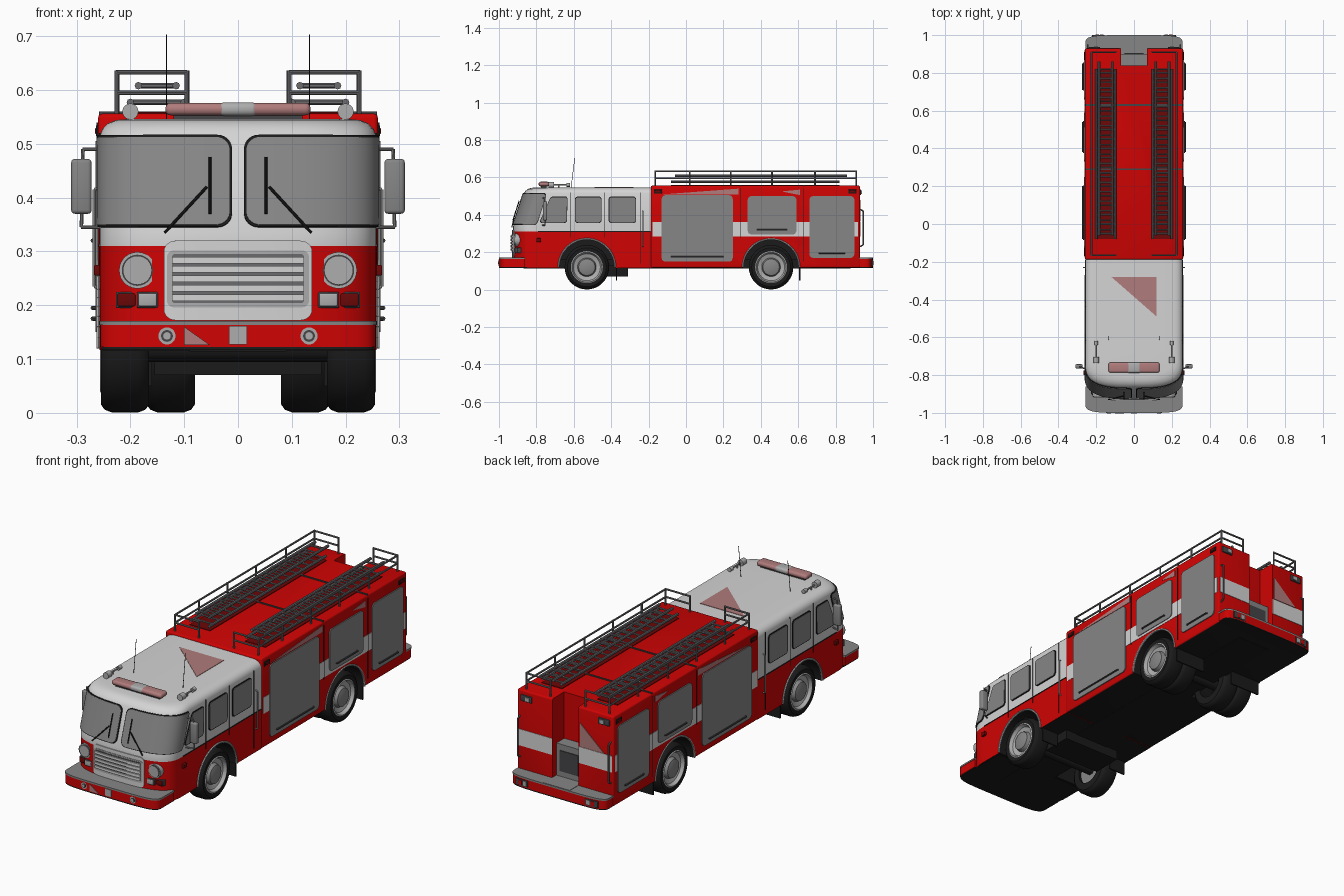
import bpy, bmesh, math
from mathutils import Vector, Matrix
from math import sin, cos, pi

if "Cube" in bpy.data.objects:
    bpy.data.objects.remove(bpy.data.objects["Cube"])


def material(name, *rgb):
    m = bpy.data.materials.new(name)
    m.use_nodes = True
    m.diffuse_color = (*rgb, 1)
    m.node_tree.nodes["Principled BSDF"].inputs["Base Color"].default_value = (*rgb, 1)
    return m


RED = material("red paint", .63, .001, .001)
DARKRED = material("dark red", .15, .002, .002)
WHITE = material("white paint", .66, .66, .66)
CHROME = material("chrome", .42, .42, .42)
GREY = material("grey", .24, .24, .24)
STEEL = material("steel", .15, .15, .16)
DARK = material("dark grey", .06, .06, .065)
BLACK = material("black", .011, .011, .011)
PINK = material("faded red", .44, .2, .2)
SIDES = (-1, 1)
AXLES = (-.53, .455)
AXLE_Z = .12


def finish(name, bm, *mats, thick=0):
    me = bpy.data.meshes.new(name)
    bm.to_mesh(me)
    bm.free()
    ob = bpy.data.objects.new(name, me)
    bpy.context.collection.objects.link(ob)
    for m in mats:
        me.materials.append(m)
    me.shade_smooth()
    me.set_sharp_from_angle(angle=.6)
    if thick:
        mod = ob.modifiers.new("thickness", 'SOLIDIFY')
        mod.thickness, mod.offset = thick, 0
        ob.modifiers.new("crisp rim", 'EDGE_SPLIT').split_angle = .6
    return ob


def box(name, lo, hi, mat, bevel=0):
    lo, hi = Vector(lo), Vector(hi)
    bm = bmesh.new()
    bmesh.ops.create_cube(bm, size=1, matrix=Matrix.Translation((lo + hi) / 2) @ Matrix.Diagonal((*(hi - lo), 1)))
    if bevel:
        bmesh.ops.bevel(bm, geom=bm.edges[:], offset=bevel, segments=3, profile=.5, affect='EDGES')
    bmesh.ops.recalc_face_normals(bm, faces=bm.faces[:])
    return finish(name, bm, mat)


def mbox(name, x, y, z, mat, bevel=0):
    for s in SIDES:
        xs = sorted((s * x[0], s * x[1]))
        box(name, (xs[0], y[0], z[0]), (xs[1], y[1], z[1]), mat, bevel)


def rods(name, segs, r, mat, n=8):
    bm = bmesh.new()
    for p, q in segs:
        p, q = Vector(p), Vector(q)
        m = Matrix.Translation((p + q) / 2) @ (q - p).to_track_quat('Z', 'Y').to_matrix().to_4x4()
        bmesh.ops.create_cone(bm, cap_ends=True, segments=n, radius1=r, radius2=r, depth=(q - p).length, matrix=m)
    return finish(name, bm, mat)


def path(*pts):
    return list(zip(pts, pts[1:]))


def lathe(name, profile, centre, s, mats, inner=0):
    bm = bmesh.new()
    vs = [bm.verts.new((s * x, 0, r)) for r, x in profile]
    es = [bm.edges.new(e) for e in zip(vs, vs[1:])]
    bmesh.ops.spin(bm, geom=vs + es, cent=(0, 0, 0), axis=(1, 0, 0), angle=2 * pi, steps=36)
    bmesh.ops.remove_doubles(bm, verts=bm.verts[:], dist=.0005)
    bmesh.ops.recalc_face_normals(bm, faces=bm.faces[:])
    for f in bm.faces:
        if f.calc_center_median().length < inner:
            f.material_index = 1
    bmesh.ops.translate(bm, verts=bm.verts[:], vec=centre)
    return finish(name, bm, *mats)


def loft(name, rings, mat):
    bm = bmesh.new()
    vr = [[bm.verts.new(p) for p in ring] for ring in rings]
    n = len(vr[0])
    for a, b in zip(vr, vr[1:]):
        for i in range(n):
            bm.faces.new((a[i], a[(i + 1) % n], b[(i + 1) % n], b[i]))
    bm.faces.new(vr[0])
    bm.faces.new(vr[-1])
    bmesh.ops.recalc_face_normals(bm, faces=bm.faces[:])
    return finish(name, bm, mat)


def curve_plan(a, w, d, p=3):
    r = (abs(sin(a)) ** p + abs(cos(a)) ** p) ** (-1 / p)
    return w * r * sin(a), -d * r * cos(a)


def plan(y0, d, w, yback, z, flip=1, p=3):
    pts = [curve_plan(pi * (i / 32 - .5), w, d, p) for i in range(33)]
    pts = [(x, y + y0 + d) for x, y in pts] + [(w, yback), (-w, yback)]
    return [(x, flip * y, z) for x, y in pts]


def patch(name, surf, u, v, r, mat, k=1, n=14):
    # thin rounded plate laid over a surface
    arc = [(r * (1 - cos(j * pi / 12)), r * (1 - sin(j * pi / 12))) for j in range(7)] if r else [(0, 0)]
    rows = [(v[0] + d, i * k) for d, i in arc] + [(v[1] - d, i * k) for d, i in reversed(arc)]
    bm = bmesh.new()
    grid = [[bm.verts.new(surf(u[0] + i + (u[1] - u[0] - 2 * i) * c / n, z)) for c in range(n + 1)] for z, i in rows]
    for a, b in zip(grid, grid[1:]):
        for c in range(n):
            bm.faces.new((a[c], a[c + 1], b[c + 1], b[c]))
    return finish(name, bm, mat, thick=.006)


def plate(name, pts, mat):
    bm = bmesh.new()
    bm.faces.new([bm.verts.new(p) for p in pts])
    return finish(name, bm, mat, thick=.006)


def cab_front(z):
    return -.925 + .32 * max(0, z - .335)


def front(off):
    def surf(a, z):
        x, y = curve_plan(a, .257 + off, .13 + off)
        return x, y + cab_front(z) + .13, z
    return surf


def ang(x):
    t = abs(x) / .257
    return math.copysign(math.atan(t / (1 - t ** 3) ** (1 / 3)), x)


def at(x, z, off=0):
    return Vector(front(off)(ang(x), z))


def side(s, x):
    return lambda y, z: (s * x, y, z)


def quarter(s, x):
    return lambda y, z: (s * x, y + .4 * (z - .36) * (-.63 - y) / .14, z)


def cut(ob, cutter, rule):
    # subtract the cutter, then colour faces by rule
    mod = ob.modifiers.new("cut", 'BOOLEAN')
    mod.object, mod.operation, mod.solver = cutter, 'DIFFERENCE', 'EXACT'
    cutter.hide_render = True
    me = bpy.data.meshes.new_from_object(ob.evaluated_get(bpy.context.evaluated_depsgraph_get()))
    ob.modifiers.clear()
    ob.data = me
    bpy.data.objects.remove(cutter)
    me.materials.clear()
    for m in (RED, WHITE, BLACK):
        me.materials.append(m)
    for p in me.polygons:
        c = p.center
        arch = abs(c.x) < .25 and min(math.hypot(c.y - y, c.z - AXLE_Z) for y in AXLES) < .152
        p.material_index = 2 if arch or (p.normal.z < -.9 and c.z < .14) else rule(c)
    me.shade_smooth()
    me.set_sharp_from_angle(angle=.6)


def arch_cutter():
    return rods("arch_cutter", [((s * .08, y, AXLE_Z), (s * .4, y, AXLE_Z)) for s in SIDES for y in AXLES], .15, BLACK, 48)


# Cab shell and rear body
levels = [(.117, 0), (.31, 0), (.335, 0), (.515, 0), (.528, .005), (.538, .015), (.544, .03), (.546, .05)]
cab = loft("cab", [plan(cab_front(z) + i, .13, .257 - i, -.185, z) for z, i in levels], WHITE)
cut(cab, arch_cutter(), lambda c: int(c.z > .31))
body = box("rear_body", (-.26, -.188, .117), (.26, .93, .556), RED, .008)
cut(body, arch_cutter(), lambda c: 0)
cut(body, box("recess_cutter", (-.07, .84, .165), (.07, 1.1, .7), RED), lambda c: 0)
box("underside", (-.25, -.86, .115), (.25, -.69, .12), BLACK)

# Bumper and tailboard
for name, d, back, flip in (("front_bumper", .07, -.86, 1), ("tailboard", .06, -.92, -1)):
    for part, w, z0, z1, m in (("", .256, .122, .163, RED), ("_top", .258, .163, .171, GREY), ("_underside", .254, .117, .122, BLACK)):
        loft(name + part, [plan(-1, d, w, back, z, flip, 5) for z in (z0, z1)], m)
box("bumper_centre_light", (-.017, -1.003, .127), (.017, -.98, .161), CHROME)
plate("bumper_marking", [(-.1, -1, .126), (-.052, -1, .126), (-.1, -1, .16)], PINK)

# Recess floor and step
box("recess_floor", (-.07, .84, .16), (.07, .998, .173), GREY)
box("rear_step", (-.069, .84, .17), (.069, .9, .33), GREY)
box("step_panel", (-.05, .895, .2), (.05, .904, .3), DARK)

# Front panel, grille and windscreen
patch("front_panel", front(.001), (-ang(.137), ang(.137)), (.172, .32), .02, WHITE, 4)
patch("grille_frame", front(.003), (-ang(.13), ang(.13)), (.196, .302), .012, CHROME, 4)
patch("grille_back", front(.005), (-ang(.12), ang(.12)), (.204, .295), .005, STEEL, 4)
for i in range(5):
    z = .208 + .0175 * i
    patch("grille_bar", front(.01), (-ang(.118), ang(.118)), (z, z + .012), 0, WHITE)
for s in SIDES:
    u = sorted((s * .043, s * 1.53))
    patch("windscreen_seal", front(.001), u, (.345, .516), .026, BLACK, 4, 24)
    u = sorted((s * .06, s * 1.51))
    patch("windscreen", front(.003), u, (.349, .512), .024, GREY, 4, 24)
    tip, top, low = at(s * .055, .42, .014), at(s * .05, .475, .012), at(s * .05, .37, .012)
    rods("wiper", [(at(s * .13, .335, .012), tip), (top, low)], .0028, BLACK)
    # Lamps
    p = at(s * .187, .265)
    for r, d, m in ((.034, .008, CHROME), (.029, .010, DARK), (.027, .013, CHROME)):
        rods("headlight", [(p + Vector((0, .03, 0)), p - Vector((0, d, 0)))], r, m, 28)
    for x, m in ((.207, DARKRED), (.168, CHROME)):
        p = at(s * x, .21)
        box("indicator_frame", p - Vector((.02, .005, .015)), p + Vector((.02, .02, .015)), DARK, .003)
        box("indicator", p - Vector((.017, .008, .012)), p + Vector((.017, .02, .012)), m, .003)
    for r, d, m in ((.016, 1.0, CHROME), (.011, 1.002, DARK), (.007, 1.004, CHROME)):
        rods("fog_light", [((s * .132, -.95, .143), (s * .132, -d, .143))], r, m, 20)

# Cab side windows, door seams and shutters
for s in SIDES:
    for y0, y1, shape in ((-.78, -.64, quarter), (-.59, -.455, side), (-.41, -.27, side)):
        patch("window_seal", shape(s, .2575), (y0 - .004, y1 + .004), (.356, .498), .016, BLACK)
        patch("window", shape(s, .259), (y0, y1), (.36, .494), .014, GREY)
    for y in (-.615, -.435, -.245):
        patch("door_seam", side(s, .2555), (y - .0012, y + .0012), (.28 if y < -.4 else .14, .52), 0, BLACK, n=1)
    patch("belt_line", side(s, .2565), (-.79, -.19), (.3085, .3125), 0, BLACK, n=1)
    patch("side_stripe", side(s, .2585), (-.178, .92), (.283, .363), 0, WHITE, n=1)
    for y in (.29, .63):
        patch("body_seam", side(s, .2595), (y - .0015, y + .0015), (.275 if y < .5 else .15, .54), 0, BLACK, n=1)
    for y0, y1, z0, z1 in ((-.13, .25, .15, .505), (.33, .59, .295, .5), (.66, .9, .17, .5)):
        patch("shutter", side(s, .262), (y0, y1), (z0, z1), .02, GREY)
        a, b, z = y0 + .05, y1 - .05, z0 + .025
        rods("shutter_handle", path((s * .262, a, z), (s * .27, a, z), (s * .27, b, z), (s * .262, b, z)), .004, DARK)
    plate("side_marking", [(s * .2585, -.12, .51), (s * .2585, .28, .51), (s * .2585, .28, .54)], PINK)
    plate("side_marking", [(s * .2585, .51, .525), (s * .2585, .61, .535), (s * .2585, .61, .505)], PINK)
    # Rear panel details
    xs = sorted((s * .072, s * .252))
    patch("rear_stripe", lambda x, z: (x, .929, z), xs, (.283, .363), 0, WHITE, n=1)
    rods("rear_grab_rail", path((s * .245, .93, .43), (s * .245, .948, .42), (s * .245, .948, .24), (s * .245, .93, .23)), .004, STEEL)
plate("rear_marking", [(-.08, .93, .48), (-.08, .93, .365), (-.21, .93, .365)], PINK)
mbox("rear_top_lamp", (.18, .24), (.925, .936), (.505, .535), DARK, .002)
mbox("rear_top_lens", (.19, .212), (.93, .94), (.511, .529), CHROME)
mbox("tail_lamp", (.155, .222), (.975, 1), (.127, .158), DARK)
mbox("tail_lens", (.162, .18), (.98, 1.002), (.132, .153), CHROME)
mbox("tail_lens", (.186, .204), (.98, 1.002), (.132, .153), RED)
for y in (-.15, .89):
    mbox("side_marker", (.255, .264), (y - .022, y + .022), (.513, .535), BLACK, .003)
    mbox("side_marker_lens", (.255, .266), (y - .014, y + .014), (.518, .53), DARKRED, .003)
mbox("cab_marker", (.25, .268), (-.8, -.775), (.255, .275), DARKRED, .003)

# Wheels, arches, flaps and chassis
tyre = [(.07, -.045), (.104, -.045), (.114, -.038), (.119, -.025), (.119, .025), (.114, .038), (.104, .045), (.082, .043), (.07, -.045)]
rim = [(0, -.03), (.078, -.03), (.086, .043), (.08, .046), (.072, .03), (.05, .022), (.044, .04), (.025, .046), (0, .046)]
for s in SIDES:
    for y in AXLES:
        lathe("tyre", tyre, (s * .21, y, AXLE_Z), s, [BLACK])
        lathe("wheel_rim", rim, (s * .21, y, AXLE_Z), s, [CHROME, GREY], .062)
        arc = [(s * .259, y + .151 * cos(i * pi / 24), AXLE_Z + .151 * sin(i * pi / 24)) for i in range(25)]
        rods("arch_trim", path(*arc), .005, CHROME, 6)
    lathe("inner_rear_tyre", tyre, (s * .125, AXLES[1], AXLE_Z), s, [BLACK])
mbox("front_mud_flap", (.16, .25), (-.375, -.368), (.05, .13), BLACK)
mbox("rear_mud_flap", (.085, .25), (.605, .612), (.05, .13), BLACK)
box("gearbox", (-.155, -.46, .07), (.155, -.31, .13), BLACK)
box("chassis_frame", (-.09, -.87, .114), (.09, .88, .16), BLACK)
rods("axles", [((-.2, y, AXLE_Z), (.2, y, AXLE_Z)) for y in AXLES], .025, BLACK, 12)

# Mirrors, grab rails, horns and aerials
for s in SIDES:
    mbox("mirror", (.272, .31), (-.765, -.742), (.37, .472), GREY, .007)
    rods("mirror_frame", path((s * .25, -.77, .49), (s * .288, -.755, .49), (s * .291, -.754, .345), (s * .25, -.77, .345)), .0035, GREY)
    rods("cab_grab_rail", path((s * .255, -.23, .42), (s * .267, -.23, .415), (s * .267, -.23, .235), (s * .255, -.23, .23)), .003, CHROME)
    rods("aerial", [((s * .133, -.615, .54), (s * .133, -.595, .703))], .0013, BLACK, 6)
    rods("horn_bell", [((s * .2, -.735, .56), (s * .2, -.705, .56))], .015, CHROME, 16)
    rods("horn_tube", [((s * .2, -.71, .56), (s * .2, -.62, .56)), ((s * .2, -.68, .53), (s * .2, -.68, .56))], .004, CHROME)
    rods("horn_base", [((s * .2, -.64, .56), (s * .2, -.62, .56))], .01, CHROME, 12)
box("light_bar_base", (-.12, -.775, .54), (.12, -.745, .556), DARK)
box("light_bar", (-.135, -.787, .553), (.135, -.733, .576), PINK, .01)
box("light_bar_centre", (-.036, -.788, .552), (.036, -.732, .577), CHROME, .01)
plate("roof_marking", [(-.12, -.28, .545), (.12, -.28, .545), (.12, -.49, .545)], PINK)

# Roof: ladder beds, cross seams, ladders and railings
for y in (.29, .63):
    box("roof_seam", (-.258, y - .004, .55), (.258, y + .004, .56), DARK)
mbox("ladder_bed", (.095, .205), (-.08, .82), (.55, .559), DARKRED)
for s in SIDES:
    for x0, x1, z, y0, y1 in ((.1, .2, .577, -.08, .82), (.115, .185, .608, -.06, .86)):
        rods("ladder_beams", [((s * x, y0, z), (s * x, y1, z)) for x in (x0, x1)], .007, STEEL)
        rungs = [y0 + .03 + i * .05 for i in range(18)]
        rods("ladder_rungs", [((s * x0, y, z), (s * x1, y, z)) for y in rungs], .005, STEEL, 6)
    rail = []
    for z in (.633, .595):
        rail += path((s * .095, -.165, z), (s * .225, -.165, z), (s * .225, .91, z), (s * .095, .91, z))
    rail += [((s * .225, y, .55), (s * .225, y, .636)) for y in (-.165, .02, .24, .46, .69, .91)]
    rail += [((s * .095, y, .55), (s * .095, y, .636)) for y in (-.165, .91)]
    rods("roof_railing", rail, .0045, STEEL)
